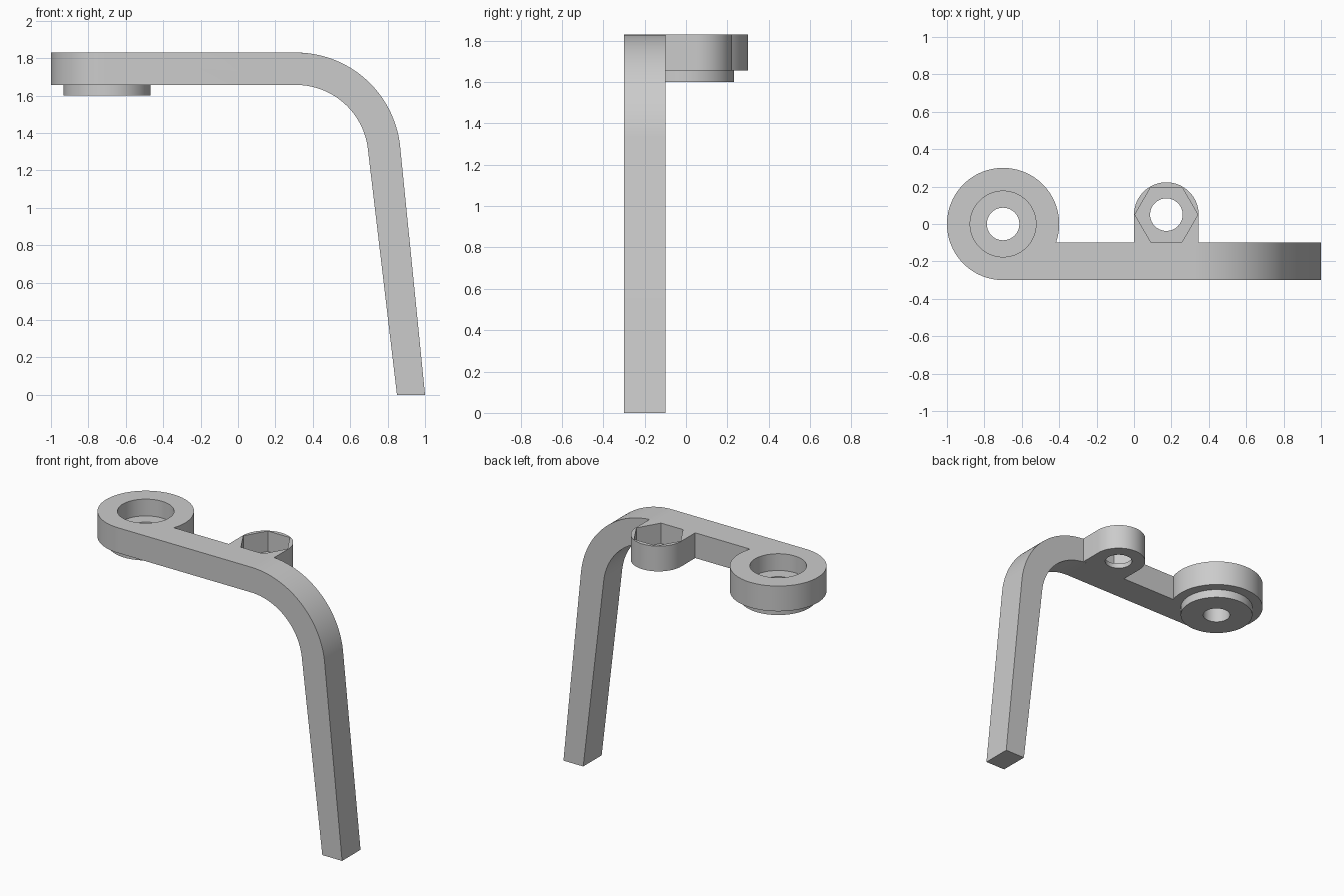
import bpy
import bmesh
from math import cos, sin, radians
from mathutils import Vector

if "Cube" in bpy.data.objects:
    bpy.data.objects.remove(bpy.data.objects["Cube"], do_unlink=True)

grey = bpy.data.materials.new("plain grey")
grey.use_nodes = True
grey.diffuse_color = (0.6, 0.6, 0.6, 1)
grey.node_tree.nodes["Principled BSDF"].inputs["Base Color"].default_value = (0.6, 0.6, 0.6, 1)

TOP, UNDER = 1.83, 1.657
RING = (-0.70, 0.0)
LUG = (0.173, 0.05)


def arc(center, radius, start, end, steps):
    """Points along a circular arc, angles in degrees."""
    angles = [radians(start + (end - start) * i / steps) for i in range(steps + 1)]
    return [(center[0] + radius * cos(a), center[1] + radius * sin(a)) for a in angles]


def prism(name, outline, place, direction):
    """Extrude a flat outline into a solid."""
    bm = bmesh.new()
    face = bm.faces.new([bm.verts.new(place(u, v)) for u, v in outline])
    out = bmesh.ops.extrude_face_region(bm, geom=[face])
    moved = [g for g in out["geom"] if isinstance(g, bmesh.types.BMVert)]
    bmesh.ops.translate(bm, verts=moved, vec=Vector(direction))
    bmesh.ops.recalc_face_normals(bm, faces=bm.faces)
    mesh = bpy.data.meshes.new(name)
    bm.to_mesh(mesh)
    bm.free()
    mesh.materials.append(grey)
    obj = bpy.data.objects.new(name, mesh)
    bpy.context.collection.objects.link(obj)
    return obj


def upright(name, outline, low, high):
    return prism(name, outline, lambda x, y: (x, y, low), (0, 0, high - low))


def disc(name, center, radius, low, high, sides=96):
    return upright(name, arc(center, radius, 0, 360, sides)[:-1], low, high)


# Bent arm: straight bar, bend and tapering leg
bend = (0.31, 1.27)
side = [(RING[0], TOP)] + arc(bend, TOP - bend[1], 90, 6, 40) + [(1.0, 0), (0.85, 0)]
side += arc(bend, UNDER - bend[1], 6, 90, 40) + [(RING[0], UNDER)]
arm = prism("bent_arm", side, lambda x, z: (x, -0.30, z), (0, 0.20, 0))

# Ring with its stepped boss, and the rounded nut lug
ring = disc("ring", RING, 0.30, UNDER, TOP)
boss = disc("boss", RING, 0.233, 1.60, 1.70)
lug_outline = arc(LUG, 0.173, 0, 180, 48) + [(0, -0.11), (0.346, -0.11)]
lug = upright("nut_lug", lug_outline, UNDER, TOP)

# Cutters: counterbore, hex pocket and through holes
cutters = [
    disc("counterbore_cutter", RING, 0.176, 1.715, 2),
    disc("ring_hole_cutter", RING, 0.087, 1.5, 1.9, 64),
    disc("hex_pocket_cutter", LUG, 0.168, 1.69, 2, 6),
    disc("lug_hole_cutter", LUG, 0.087, 1.5, 1.9, 64),
]


def combine(tool, operation):
    mod = arm.modifiers.new(tool.name, "BOOLEAN")
    mod.operation = operation
    mod.solver = "EXACT"
    mod.object = tool
    tool.hide_render = True


for part in (ring, boss, lug):
    combine(part, "UNION")
for cutter in cutters:
    combine(cutter, "DIFFERENCE")

# Bake the booleans, then drop the helper solids
bpy.context.view_layer.objects.active = arm
arm.select_set(True)
for mod in list(arm.modifiers):
    bpy.ops.object.modifier_apply(modifier=mod.name)
for helper in [ring, boss, lug] + cutters:
    bpy.data.objects.remove(helper, do_unlink=True)

bpy.ops.object.select_all(action="DESELECT")
arm.select_set(True)
bpy.ops.object.shade_smooth_by_angle(angle=radians(25))
arm.name = "bracket"
